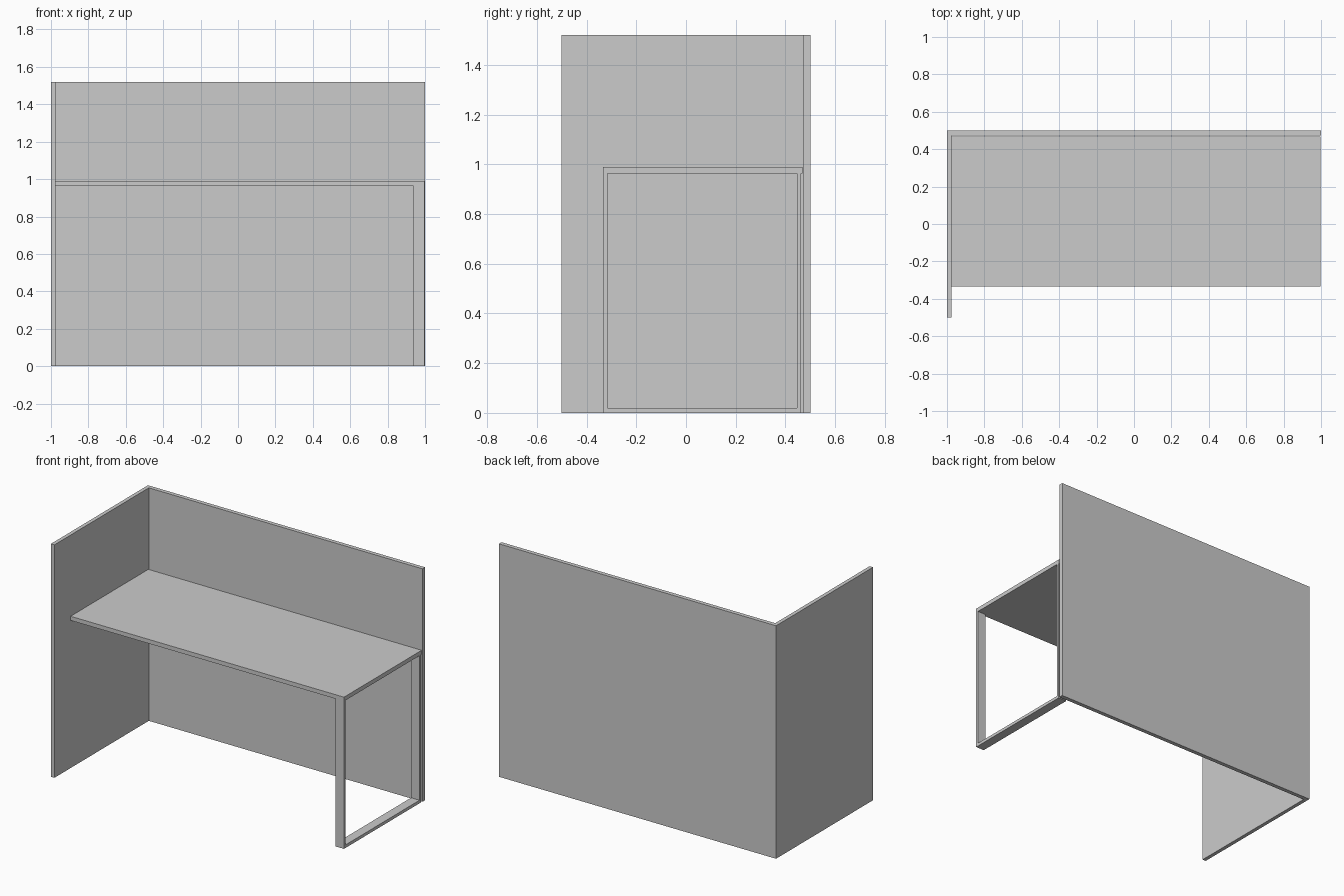
import bpy, bmesh

if "Cube" in bpy.data.objects:
    bpy.data.objects.remove(bpy.data.objects["Cube"])


def box(name, x, y, z):
    """Axis-aligned box from (min, max) ranges."""
    bm = bmesh.new()
    bmesh.ops.create_cube(bm, size=1)
    for v in bm.verts:
        v.co = [r[0] if c < 0 else r[1] for c, r in zip(v.co, (x, y, z))]
    me = bpy.data.meshes.new(name)
    bm.to_mesh(me)
    bm.free()
    ob = bpy.data.objects.new(name, me)
    bpy.context.collection.objects.link(ob)
    return ob


HEIGHT = 1.52
DESK_BOTTOM, DESK_TOP = 0.963, 0.99
FRONT, REAR = -0.333, 0.463
BAR = 0.017
LEG_X = (0.937, 0.998)

# Privacy screens
box("back_panel", (-1, 1), (0.473, 0.5), (0, HEIGHT))
box("side_panel", (-1, -0.975), (-0.5, 0.473), (0, HEIGHT))

# Desktop
box("desktop", (-0.975, 0.998), (FRONT, 0.468), (DESK_BOTTOM, DESK_TOP))

# Open leg frame: two uprights and a floor bar
for name, y0 in (("front_leg", FRONT), ("rear_leg", REAR - BAR)):
    box(name, LEG_X, (y0, y0 + BAR), (0, DESK_BOTTOM))
box("floor_bar", LEG_X, (FRONT + BAR, REAR - BAR), (0, 0.02))
